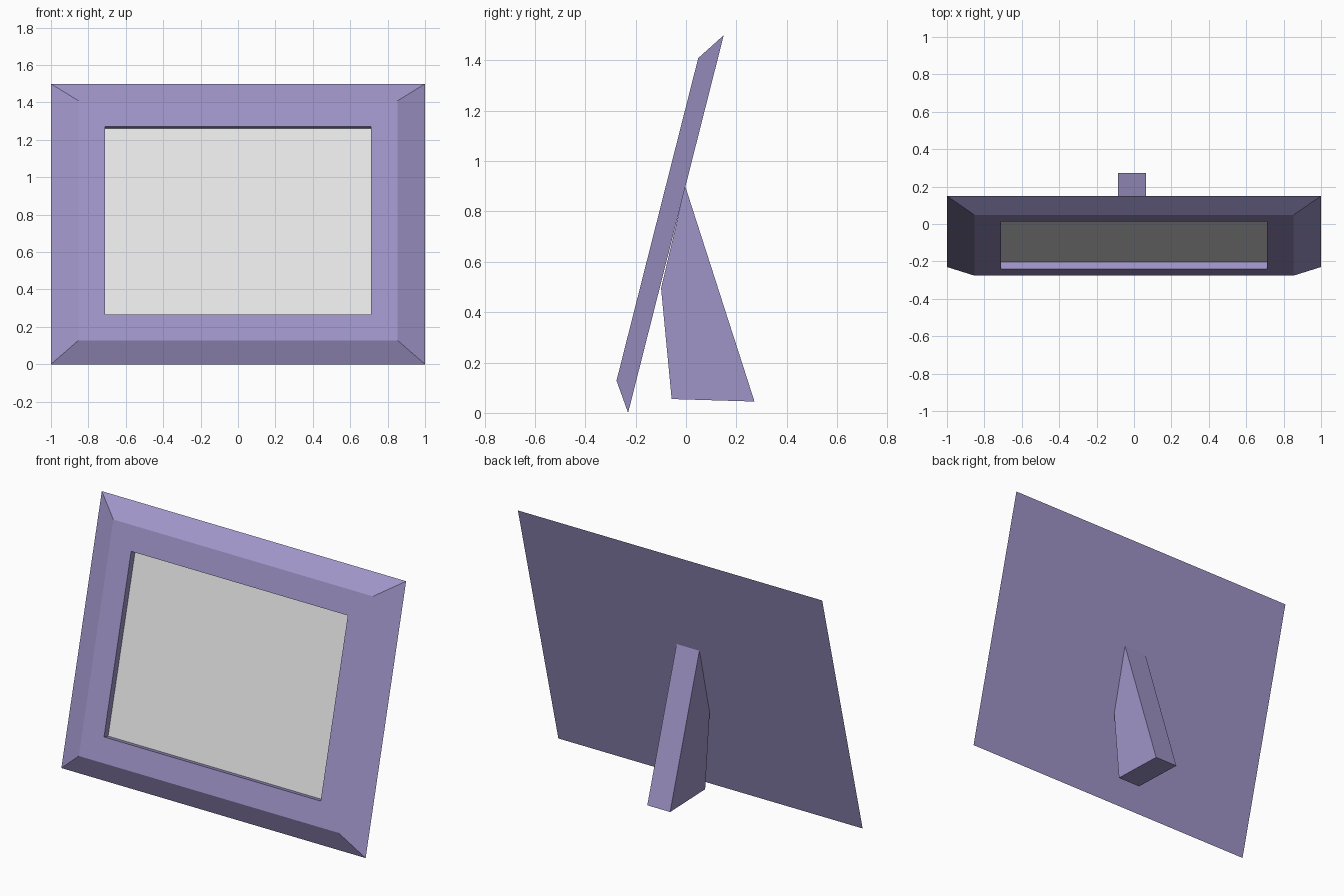
import bpy
import bmesh
from math import atan2
from mathutils import Matrix

cube = bpy.data.objects.get("Cube")
if cube:
    bpy.data.objects.remove(cube, do_unlink=True)


def make_material(name, rgb):
    mat = bpy.data.materials.new(name)
    mat.use_nodes = True
    mat.diffuse_color = (*rgb, 1)
    mat.node_tree.nodes["Principled BSDF"].inputs["Base Color"].default_value = (*rgb, 1)
    return mat


def make_object(name, bm, *materials):
    bmesh.ops.recalc_face_normals(bm, faces=bm.faces)
    mesh = bpy.data.meshes.new(name)
    bm.to_mesh(mesh)
    bm.free()
    for mat in materials:
        mesh.materials.append(mat)
    obj = bpy.data.objects.new(name, mesh)
    bpy.context.scene.collection.objects.link(obj)
    return obj


lavender = make_material("lavender", (0.35, 0.30, 0.58))
pale_grey = make_material("pale_grey", (0.8, 0.8, 0.8))

# Frame: nested rectangles joined from the back edge to the recessed picture
HEIGHT = 1.547
bm = bmesh.new()


def rectangle(half_width, margin, depth):
    corners = ((-1, margin), (1, margin), (1, HEIGHT - margin), (-1, HEIGHT - margin))
    return [bm.verts.new((side * half_width, -depth, z)) for side, z in corners]


rings = [
    rectangle(1.0, 0.0, 0.0),       # back edge
    rectangle(0.853, 0.113, 0.076),  # bevel top
    rectangle(0.712, 0.255, 0.076),  # opening rim
    rectangle(0.712, 0.255, 0.036),  # opening floor
]
for outer, inner in zip(rings, rings[1:]):
    for i in range(4):
        j = (i + 1) % 4
        bm.faces.new((outer[i], outer[j], inner[j], inner[i]))
bm.faces.new(rings[0])
picture = bm.faces.new(rings[-1])
picture.material_index = 1

# Lean the frame back on its lower edge
lean = Matrix.Translation((0, -0.23, 0)) @ Matrix.Rotation(-atan2(0.38, 1.5), 4, "X")
bmesh.ops.transform(bm, matrix=lean, verts=bm.verts)
make_object("picture_frame", bm, lavender, pale_grey)

# Rear stand: side profile extruded across its width
profile = [(-0.003, 0.9), (-0.099, 0.495), (-0.057, 0.055), (0.272, 0.045)]
bm = bmesh.new()
side = bm.faces.new([bm.verts.new((-0.086, y, z)) for y, z in profile])
extruded = bmesh.ops.extrude_face_region(bm, geom=[side])
moved = [v for v in extruded["geom"] if isinstance(v, bmesh.types.BMVert)]
bmesh.ops.translate(bm, vec=(0.15, 0, 0), verts=moved)
make_object("rear_stand", bm, lavender)
